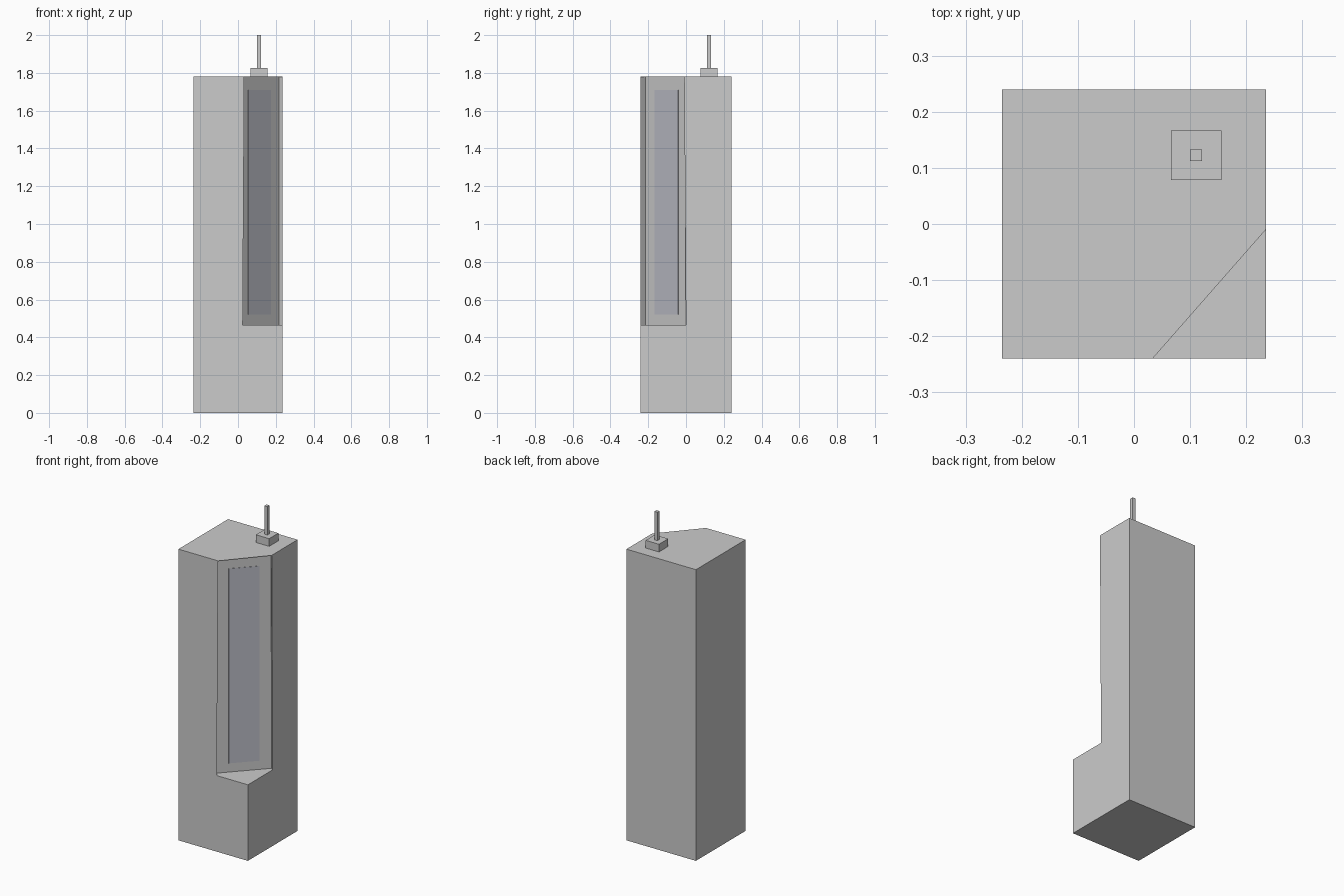
import bpy, bmesh
from mathutils import Vector

if "Cube" in bpy.data.objects:
    bpy.data.objects.remove(bpy.data.objects["Cube"])

def prism(name, bottom, z0, z1, top=None):
    """Closed prism between two matching outlines."""
    bm = bmesh.new()
    lo = [bm.verts.new((x, y, z0)) for x, y in bottom]
    hi = [bm.verts.new((x, y, z1)) for x, y in (top or bottom)]
    bm.faces.new(lo[::-1])
    bm.faces.new(hi)
    n = len(lo)
    for i in range(n):
        j = (i + 1) % n
        bm.faces.new((lo[i], lo[j], hi[j], hi[i]))
    bmesh.ops.recalc_face_normals(bm, faces=bm.faces)
    mesh = bpy.data.meshes.new(name)
    bm.to_mesh(mesh)
    bm.free()
    ob = bpy.data.objects.new(name, mesh)
    bpy.context.collection.objects.link(ob)
    return ob

def rect(x0, x1, y0, y1):
    return [(x0, y0), (x1, y0), (x1, y1), (x0, y1)]

def cut(target, cutter):
    mod = target.modifiers.new("cut", 'BOOLEAN')
    mod.operation = 'DIFFERENCE'
    mod.solver = 'EXACT'
    mod.object = cutter
    bpy.context.view_layer.objects.active = target
    bpy.ops.object.modifier_apply(modifier=mod.name)
    bpy.data.objects.remove(cutter)

LEDGE, ROOF = 0.465, 1.78

# tower with one corner cut away above the ledge
tower = prism("tower", rect(-0.235, 0.235, -0.24, 0.24), 0, ROOF)
a, b = Vector((0.033, -0.24)), Vector((0.235, -0.01))
d = (b - a) * 0.2
cut(tower, prism("corner_cutter", [tuple(a - d), (0.4, -0.4), tuple(b + d)], LEDGE, ROOF + 0.1))

# shallow recess in the cut corner, stopping just under the roof
cut(tower, prism("recess_cutter",
                 [(0.041, -0.26), (0.255, -0.015), (0.218, 0.012), (0.005, -0.215)],
                 LEDGE, ROOF - 0.003,
                 [(0.053, -0.26), (0.255, -0.03), (0.218, 0.008), (0.008, -0.215)]))

# tall window lying on the recess wall
p, q = Vector((0.0065, -0.215)), Vector((0.218, 0.010))
out = Vector((q.y - p.y, p.x - q.x)).normalized()
w0, w1 = p.lerp(q, 0.22), p.lerp(q, 0.78)
window = prism("window", [tuple(v) for v in (w0 - out * 0.002, w0 + out * 0.003,
                                             w1 + out * 0.003, w1 - out * 0.002)], 0.52, 1.71)
mat = bpy.data.materials.new("window_glass")
mat.diffuse_color = (0.50, 0.51, 0.57, 1)
mat.use_nodes = True
mat.node_tree.nodes["Principled BSDF"].inputs["Base Color"].default_value = mat.diffuse_color
window.data.materials.append(mat)

# roof mast on its block
prism("mast_block", rect(0.066, 0.156, 0.078, 0.167), ROOF, 1.827)
prism("mast", rect(0.100, 0.121, 0.112, 0.133), 1.827, 2.0)
